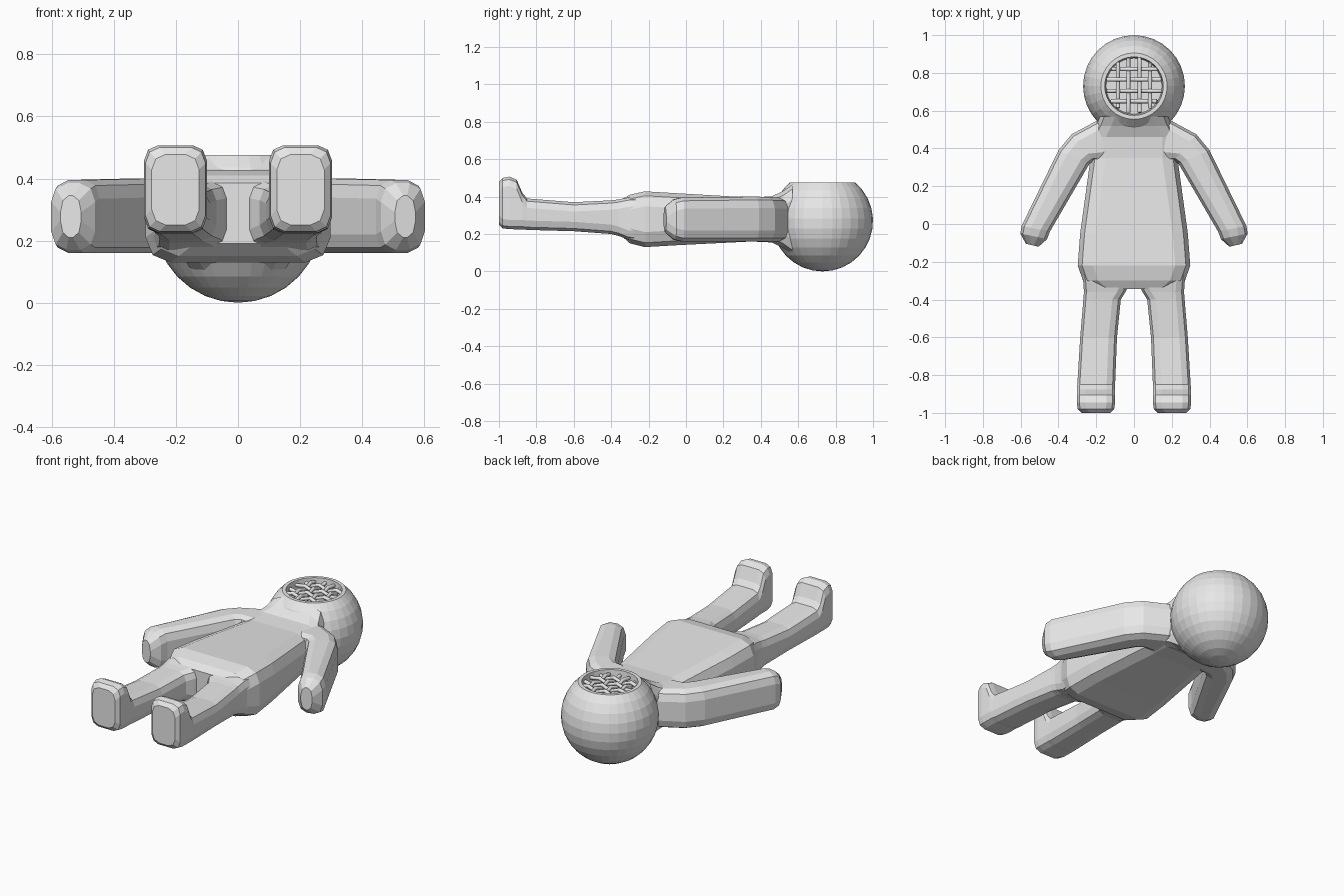
import bpy, bmesh, math

if "Cube" in bpy.data.objects:
    bpy.data.objects.remove(bpy.data.objects["Cube"])

grey = bpy.data.materials.new("light grey")
grey.diffuse_color = (0.8, 0.8, 0.8, 1)
grey.use_nodes = True
grey.node_tree.nodes["Principled BSDF"].inputs["Base Color"].default_value = grey.diffuse_color


def make_object(name, bm):
    bmesh.ops.remove_doubles(bm, verts=bm.verts, dist=1e-5)
    bmesh.ops.recalc_face_normals(bm, faces=bm.faces)
    me = bpy.data.meshes.new(name)
    bm.to_mesh(me)
    bm.free()
    me.materials.append(grey)
    ob = bpy.data.objects.new(name, me)
    bpy.context.collection.objects.link(ob)
    return ob


def loft(name, sections, rx, rz, side=1):
    """Skin rounded boxes; each section is (x1, y1, x2, y2, z low, z high)."""
    bm = bmesh.new()
    rings = []
    for x1, y1, x2, y2, lo, hi in sections:
        w = math.hypot(x2 - x1, y2 - y1)
        cu, cz = min(rx, w * 0.4) / w, min(rz, (hi - lo) * 0.4)
        ring = []
        for k in range(4):
            u0 = 1 - cu if k in (0, 3) else cu
            z0 = hi - cz if k < 2 else lo + cz
            for j in range(3):
                a = math.radians(90 * k + 45 * j)
                u = u0 + cu * math.cos(a)
                ring.append(bm.verts.new((side * (x1 + (x2 - x1) * u),
                                          y1 + (y2 - y1) * u,
                                          z0 + cz * math.sin(a))))
        rings.append(ring)
    for r, s in zip(rings, rings[1:]):
        for i in range(12):
            j = (i + 1) % 12
            bm.faces.new((r[i], r[j], s[j], s[i]))
    bm.faces.new(rings[0])
    bm.faces.new(rings[-1])
    return make_object(name, bm)


# torso, from neck blend to hips
torso = [(0.57, 0.18, 0.09, 0.465), (0.52, 0.20, 0.125, 0.43),
         (0.46, 0.23, 0.155, 0.402), (0.35, 0.23, 0.16, 0.395),
         (-0.05, 0.285, 0.14, 0.418), (-0.22, 0.298, 0.13, 0.428),
         (-0.30, 0.27, 0.15, 0.41), (-0.345, 0.22, 0.19, 0.385)]
loft("torso", [(-w, y, w, y, lo, hi) for y, w, lo, hi in torso], 0.08, 0.08)

# arms and legs, mirrored by side
arm = [(0.10, 0.56, 0.10, 0.36, 0.17, 0.39), (0.20, 0.545, 0.16, 0.33, 0.16, 0.395),
       (0.33, 0.475, 0.21, 0.335, 0.16, 0.398), (0.40, 0.39, 0.235, 0.32, 0.16, 0.4),
       (0.595, -0.01, 0.445, -0.04, 0.16, 0.395), (0.602, -0.05, 0.46, -0.08, 0.17, 0.385),
       (0.572, -0.105, 0.505, -0.12, 0.21, 0.345)]
leg = [(-0.24, 0.02, 0.28, 0.16, 0.40), (-0.31, 0.02, 0.268, 0.17, 0.395),
       (-0.36, 0.045, 0.265, 0.19, 0.385), (-0.40, 0.07, 0.268, 0.20, 0.38),
       (-0.60, 0.09, 0.285, 0.215, 0.37), (-0.85, 0.10, 0.30, 0.222, 0.39),
       (-0.875, 0.10, 0.303, 0.225, 0.42), (-0.905, 0.10, 0.303, 0.225, 0.49),
       (-0.945, 0.10, 0.303, 0.226, 0.507), (-0.98, 0.105, 0.298, 0.23, 0.50),
       (-1.0, 0.125, 0.278, 0.25, 0.478)]
for side, word in ((-1, "left"), (1, "right")):
    loft(word + "_arm", arm, 0.05, 0.06, side)
    loft(word + "_leg", [(a, y, b, y, lo, hi) for y, a, b, lo, hi in leg], 0.045, 0.05, side)

# round head, cut flat at the face with a round recess
CY, R, N = 0.73, 0.27, 32
top = math.asin(0.205 / R)
profile = []
for i in range(13):
    a = -math.pi / 2 + (top + math.pi / 2) * i / 12
    profile.append((R * math.cos(a), R + R * math.sin(a)))
profile += [(0.155, 0.475), (0.148, 0.40), (0.0, 0.40)]
bm = bmesh.new()
vs = [bm.verts.new((r, CY, z)) for r, z in profile]
es = [bm.edges.new(p) for p in zip(vs, vs[1:])]
bmesh.ops.spin(bm, geom=vs + es, cent=(0, CY, 0), axis=(0, 0, 1),
               angle=2 * math.pi, steps=N)
make_object("head", bm)

# woven grille bars inside the recess
offsets = (-0.085, -0.03, 0.03, 0.085)
curve = bpy.data.curves.new("face_grille", "CURVE")
curve.dimensions = "3D"
curve.bevel_depth = 0.011
curve.bevel_resolution = 1
curve.use_fill_caps = True
curve.materials.append(grey)
for across in (0, 1):
    for i, o in enumerate(offsets):
        h = math.sqrt(0.148 ** 2 - o * o)
        pts = [(-h, 0.45)]
        for j, t in enumerate(offsets):
            if abs(t) < h:
                pts.append((t, 0.45 + (0.011 if (i + j + across) % 2 else -0.011)))
        pts.append((h, 0.45))
        sp = curve.splines.new("POLY")
        sp.points.add(len(pts) - 1)
        for p, (t, z) in zip(sp.points, pts):
            p.co = (t, CY + 0.005 + o, z, 1) if across else (o, CY + 0.005 + t, z, 1)
grille = bpy.data.objects.new("face_grille", curve)
bpy.context.collection.objects.link(grille)
